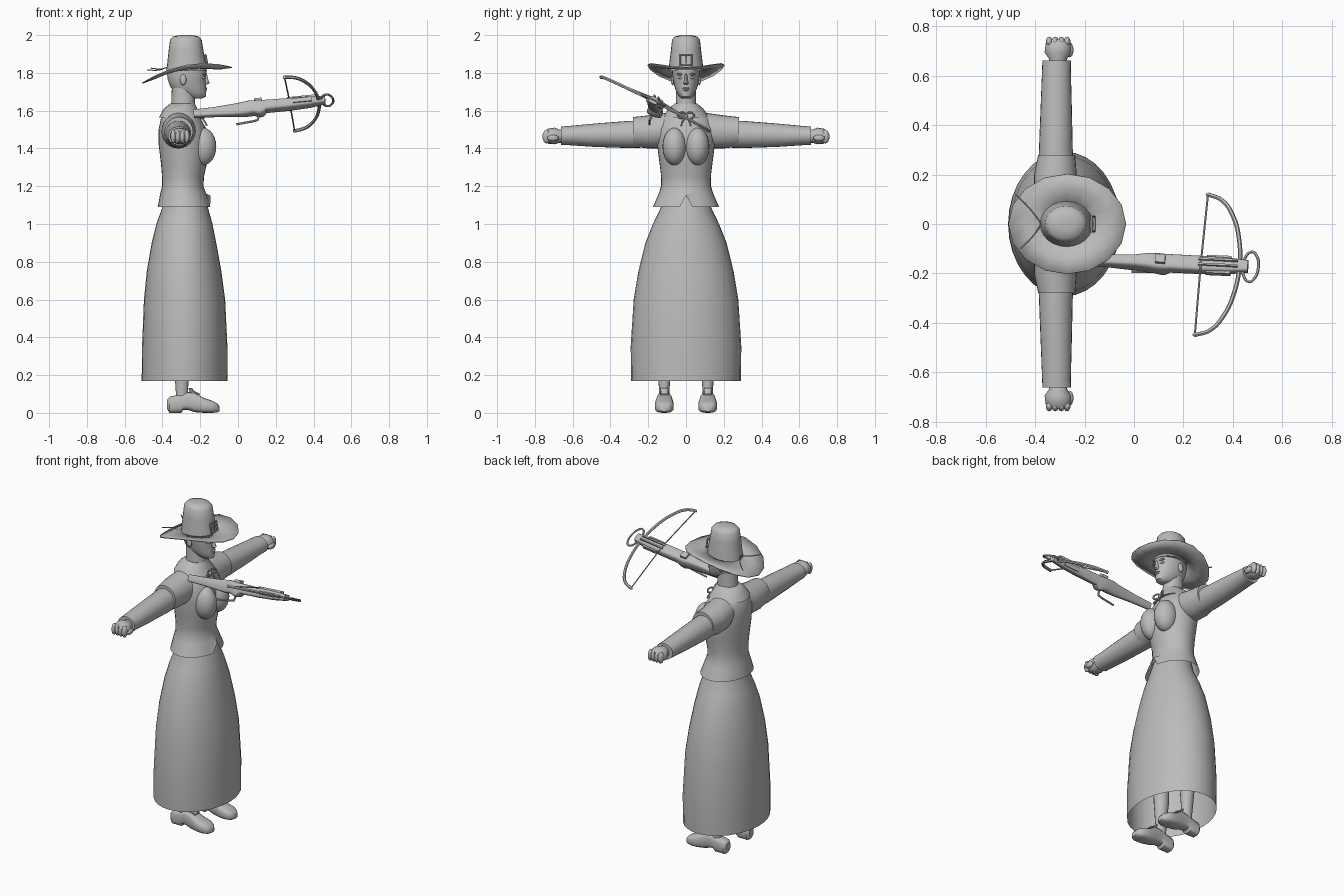
import bpy, bmesh, math
from math import sin, cos, pi, radians
from mathutils import Matrix, Vector

cube = bpy.data.objects.get("Cube")
if cube:
    bpy.data.objects.remove(cube, do_unlink=True)

grey = bpy.data.materials.new("plain grey")
grey.use_nodes = True
grey.diffuse_color = (0.5, 0.5, 0.5, 1)
grey.node_tree.nodes["Principled BSDF"].inputs["Base Color"].default_value = (0.5, 0.5, 0.5, 1)
grey.node_tree.nodes["Principled BSDF"].inputs["Roughness"].default_value = 0.8


def finish(obj, name, matrix=None, angle=40):
    obj.name = obj.data.name = name
    obj.data.materials.clear()
    obj.data.materials.append(grey)
    if matrix is not None:
        obj.matrix_world = matrix
    bpy.ops.object.select_all(action='DESELECT')
    obj.select_set(True)
    bpy.context.view_layer.objects.active = obj
    bpy.ops.object.shade_smooth_by_angle(angle=radians(angle))
    return obj


def from_bmesh(bm, name, matrix=None, angle=40):
    bmesh.ops.recalc_face_normals(bm, faces=bm.faces)
    mesh = bpy.data.meshes.new(name)
    bm.to_mesh(mesh)
    bm.free()
    obj = bpy.data.objects.new(name, mesh)
    bpy.context.collection.objects.link(obj)
    return finish(obj, name, matrix, angle)


def loft(name, axis, rings, n=24, power=2, caps=(True, True), flip=1, matrix=None, tweak=None):
    """Skin oval rings (position, a0, a1, b0, b1) stacked along an axis."""
    bm = bmesh.new()
    loops = []
    for pos, a0, a1, b0, b1 in rings:
        loop = []
        for i in range(n):
            c, s = cos(2 * pi * i / n), sin(2 * pi * i / n)
            a = (a0 + a1) / 2 + (a1 - a0) / 2 * math.copysign(abs(c) ** (2 / power), c)
            b = (b0 + b1) / 2 + (b1 - b0) / 2 * math.copysign(abs(s) ** (2 / power), s)
            co = {"x": (pos * flip, a, b), "y": (a, pos * flip, b), "z": (a, b, pos)}[axis]
            loop.append(bm.verts.new(co))
        loops.append(loop)
    for low, high in zip(loops, loops[1:]):
        for i in range(n):
            j = (i + 1) % n
            bm.faces.new((low[i], low[j], high[j], high[i]))
    for use, loop in zip(caps, (loops[0], loops[-1])):
        if use:
            bm.faces.new(loop)
    if tweak:
        tweak(loops)
    return from_bmesh(bm, name, matrix)


def upright(rows, y=0):
    """Rows (z, x0, x1, half width) to rings centred on y."""
    return [(z, x0, x1, y - w, y + w) for z, x0, x1, w in rows]


def ball(name, centre, size, segments=16, matrix=None):
    bm = bmesh.new()
    bmesh.ops.create_uvsphere(bm, u_segments=segments, v_segments=segments // 2, radius=1)
    bmesh.ops.transform(bm, verts=bm.verts, matrix=Matrix.Translation(centre) @ Matrix.Diagonal((*size, 1)))
    return from_bmesh(bm, name, matrix, 60)


def box(name, centre, size, matrix=None):
    bm = bmesh.new()
    bmesh.ops.create_cube(bm, size=1)
    bmesh.ops.transform(bm, verts=bm.verts, matrix=Matrix.Translation(centre) @ Matrix.Diagonal((*size, 1)))
    return from_bmesh(bm, name, matrix)


def tube(name, points, radius, closed=False, smooth=True, matrix=None):
    curve = bpy.data.curves.new(name, 'CURVE')
    curve.dimensions = '3D'
    curve.bevel_depth, curve.bevel_resolution, curve.use_fill_caps = radius, 1, True
    spline = curve.splines.new('BEZIER')
    spline.bezier_points.add(len(points) - 1)
    spline.resolution_u = 6 if smooth else 1
    spline.use_cyclic_u = closed
    for bp, co in zip(spline.bezier_points, points):
        bp.co = co
        bp.handle_left_type = bp.handle_right_type = 'AUTO' if smooth else 'VECTOR'
    obj = bpy.data.objects.new(name, curve)
    bpy.context.collection.objects.link(obj)
    bpy.ops.object.select_all(action='DESELECT')
    obj.select_set(True)
    bpy.context.view_layer.objects.active = obj
    bpy.ops.object.convert(target='MESH')
    return finish(bpy.context.object, name, matrix)


# Skirt, open at the hem
loft("skirt", "z", upright([
    (0.17, -.51, -.055, .29), (0.35, -.508, -.056, .293), (0.6, -.498, -.068, .277),
    (0.75, -.483, -.088, .252), (0.9, -.457, -.115, .215), (1.0, -.432, -.135, .175),
    (1.09, -.40, -.16, .132), (1.15, -.39, -.18, .12)]), n=32, caps=(False, True))

# Jacket with flared hem and a notch at the front
def cut_notch(loops):
    loops[0][0].co.z = 1.15

loft("jacket", "z", upright([
    (1.09, -.425, -.145, .175), (1.16, -.412, -.168, .145), (1.2, -.402, -.183, .132),
    (1.25, -.402, -.18, .131), (1.32, -.408, -.165, .14), (1.42, -.42, -.155, .153),
    (1.5, -.42, -.165, .155), (1.56, -.408, -.2, .135), (1.6, -.38, -.235, .09)]),
    n=32, caps=(False, True), tweak=cut_notch)
for y in (-.06, .06):
    ball("bust", (-.187, y, 1.41), (.072, .064, .1), 24)

# Collar and neck bow
loft("collar", "z", upright([(1.565, -.418, -.19, .125), (1.61, -.393, -.215, .092),
                             (1.637, -.36, -.228, .06)]))
for side in (-1, 1):
    tube("bow_loop", [(-.2, 0, 1.57), (-.185, side * .03, 1.59), (-.18, side * .042, 1.57),
                      (-.185, side * .025, 1.56)], .005, closed=True)
    tube("bow_tail", [(-.2, 0, 1.57), (-.175, side * .02, 1.54), (-.165, side * .025, 1.52)], .005)
ball("bow_knot", (-.195, 0, 1.57), (.012, .01, .01), 8)

# Arms and fists
for side in (-1, 1):
    loft("shoulder_cap", "y", [
        (.06, -.39, -.23, 1.43, 1.595), (.13, -.405, -.225, 1.4, 1.585),
        (.2, -.405, -.232, 1.4, 1.575), (.28, -.388, -.238, 1.41, 1.566)], flip=side)
    loft("sleeve", "y", [
        (.2, -.385, -.245, 1.405, 1.548), (.3, -.385, -.248, 1.402, 1.546),
        (.48, -.378, -.252, 1.408, 1.532), (.63, -.372, -.256, 1.418, 1.518),
        (.662, -.371, -.255, 1.418, 1.516)], flip=side)
    loft("fist", "y", [
        (.64, -.345, -.275, 1.43, 1.5), (.67, -.345, -.27, 1.43, 1.5),
        (.695, -.362, -.255, 1.422, 1.51), (.73, -.358, -.255, 1.425, 1.505),
        (.75, -.34, -.275, 1.44, 1.49)], n=16, flip=side)
    for k in range(4):
        ball("finger", (-.343 + k * .024, side * .738, 1.463), (.015, .022, .037), 10)
    ball("thumb", (-.26, side * .705, 1.455), (.016, .032, .018), 10)

# Neck and head
loft("neck", "z", upright([(1.56, -.36, -.22, .062), (1.64, -.352, -.228, .054), (1.75, -.35, -.23, .053)]))
loft("head", "z", upright([
    (1.665, -.25, -.19, .022), (1.675, -.285, -.17, .036), (1.7, -.335, -.168, .051),
    (1.725, -.358, -.169, .061), (1.765, -.372, -.172, .069), (1.8, -.376, -.166, .073),
    (1.87, -.365, -.175, .073)]))
loft("nose", "z", upright([(1.738, -.19, -.165, .012), (1.746, -.19, -.15, .014),
                          (1.765, -.19, -.158, .008), (1.795, -.19, -.164, .007)]), n=10)
ball("upper_lip", (-.17, 0, 1.718), (.007, .022, .005), 10)
ball("lower_lip", (-.17, 0, 1.709), (.007, .018, .005), 10)
for side in (-1, 1):
    ball("eye", (-.185, side * .03, 1.775), (.012, .014, .007), 10)
    ball("brow", (-.18, side * .03, 1.793), (.013, .02, .006), 10)
    ball("ear", (-.29, side * .07, 1.763), (.018, .01, .03), 10)

# Hat crown
loft("hat_crown", "z", upright([
    (1.81, -.38, -.165, .093), (1.84, -.376, -.168, .09), (1.92, -.367, -.183, .08),
    (1.975, -.36, -.192, .074), (1.992, -.345, -.207, .06), (2.0, -.31, -.24, .03)]))

# Hat brim: raised sides, drooping back
bm = bmesh.new()
count, loops = 16, []
for t in (0, .5, 1):
    loop = []
    for i in range(count):
        a = 2 * pi * i / count
        inner = Vector((-.272 + .1 * cos(a), .085 * sin(a), 1.818 + .008 * cos(a)))
        outer = Vector((-.27 + .238 * cos(a), .203 * sin(a), 1.814 + .042 * cos(a) - .027 * cos(2 * a)))
        co = inner.lerp(outer, t)
        co.z -= .008 * sin(pi * t)
        loop.append(bm.verts.new(co))
    loops.append(loop)
for low, high in zip(loops, loops[1:]):
    for i in range(count):
        j = (i + 1) % count
        bm.faces.new((low[i], low[j], high[j], high[i]))
brim = from_bmesh(bm, "hat_brim")
shell = brim.modifiers.new("thickness", 'SOLIDIFY')
shell.thickness, shell.offset = .005, 0

# Hat buckle and trailing cords
tube("hat_buckle", [(-.162, -.03, 1.84), (-.162, .03, 1.84), (-.172, .03, 1.895), (-.172, -.03, 1.895)],
     .006, closed=True, smooth=False)
box("buckle_pin", (-.167, 0, 1.867), (.008, .012, .045))
tube("hat_cord", [(-.375, 0, 1.83), (-.42, .06, 1.815), (-.48, .12, 1.815)], .003)
tube("hat_cord", [(-.375, 0, 1.83), (-.41, -.05, 1.82), (-.46, -.1, 1.825)], .003)

# Legs and buckled shoes
for y in (-.115, .115):
    loft("leg", "z", upright([(.06, -.328, -.262, .028), (.13, -.33, -.264, .028), (.3, -.345, -.255, .042),
                              (.6, -.35, -.25, .05), (.95, -.35, -.24, .07)], y), n=16)
    shoe = [(-.375, .022, .02, .07), (-.362, .034, 0, .085), (-.3, .036, 0, .1),
            (-.29, .036, .016, .102), (-.265, .038, .016, .11), (-.23, .042, .004, .108),
            (-.18, .05, 0, .078), (-.14, .05, 0, .066), (-.112, .038, .002, .052), (-.098, .02, .008, .036)]
    loft("shoe", "x", [(x, y - w, y + w, z0, z1) for x, w, z0, z1 in shoe], n=20, power=3)
    loft("shoe_tongue", "z", upright([(.09, -.25, -.21, .028), (.132, -.262, -.245, .02)], y), n=10)
    tube("shoe_buckle", [(x, y + s, z) for x, s, z in ((-.235, -.02, .112), (-.235, .02, .112),
                         (-.205, .02, .098), (-.205, -.02, .098))], .005, closed=True, smooth=False)

# Crossbow, built along its own axes: forward, side, up
forward = Vector((.695, -.03, .07)).normalized()
up = forward.cross(Vector((.065, .57, -.285))).normalized()
across = up.cross(forward)
bow = Matrix((forward, across, up)).transposed().to_4x4()
bow.translation = (.273, -.165, 1.635)

stock = [(-.51, .019, -.022, .02), (-.4, .02, -.028, .022), (-.27, .026, -.04, .03),
         (-.225, .032, -.042, .036), (-.19, .036, -.04, .034), (-.165, .037, -.052, .032),
         (-.145, .036, -.05, .03), (-.125, .034, -.03, .03), (0, .034, -.03, .026),
         (.1, .032, -.026, .024), (.19, .024, -.016, .02)]
loft("crossbow_stock", "x", [(t, -w, w, u0, u1) for t, w, u0, u1 in stock], n=16, power=4, matrix=bow)
box("string_nut", (-.165, 0, .036), (.04, .036, .02), bow)
for side in (-1, 1):
    box("bolt_rail", (.07, side * .012, .026), (.16, .008, .016), bow)
    box("side_plate", (.07, side * .034, 0), (.1, .012, .024), bow)
    ball("bow_tip", (0, side * .318, 0), (.01, .008, .01), 8, bow)
tube("trigger", [(-.165, 0, -.04), (-.175, 0, -.075), (-.2, 0, -.08), (-.29, 0, -.088)],
     .006, smooth=False, matrix=bow)
tube("bow_limbs", [(.155 * cos(a), .32 * sin(a), 0) for a in [k * pi / 8 for k in range(-4, 5)]], .009, matrix=bow)
tube("bow_string", [(0, -.318, 0), (0, 0, .028), (0, .318, 0)], .004, smooth=False, matrix=bow)
tube("stirrup", [(.165, -.02, 0), (.2, -.068, 0), (.218, -.055, 0), (.232, 0, 0),
                 (.218, .055, 0), (.2, .068, 0), (.165, .02, 0)], .006, matrix=bow)
